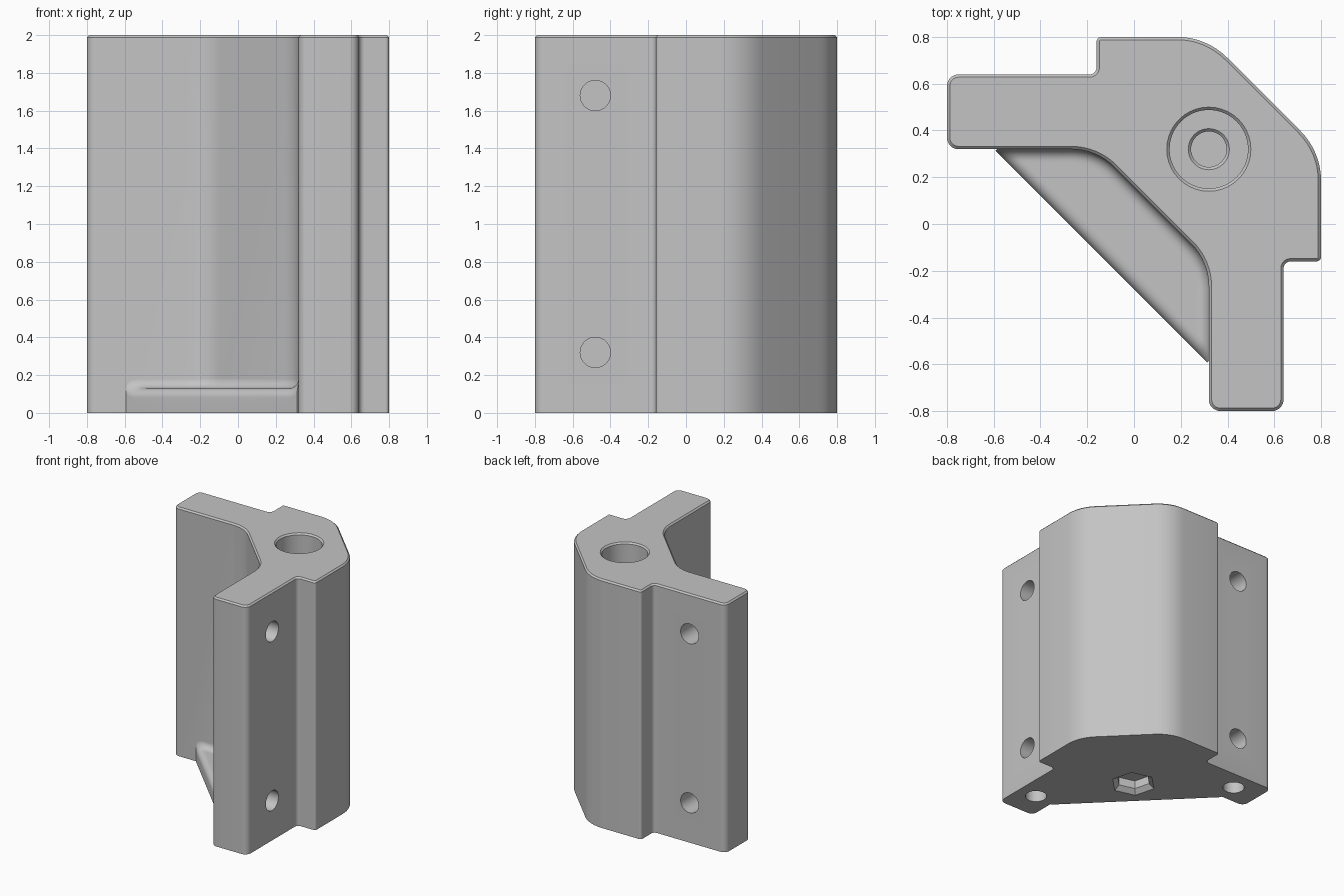
import bpy, bmesh, math
from mathutils import Vector, Matrix

cube = bpy.data.objects.get("Cube")
if cube:
    bpy.data.objects.remove(cube, do_unlink=True)

grey = bpy.data.materials.new("plain grey")
grey.use_nodes = True
grey.diffuse_color = (0.55, 0.55, 0.55, 1)
grey.node_tree.nodes["Principled BSDF"].inputs["Base Color"].default_value = grey.diffuse_color

ARM_IN, ARM_OUT, TIP, HEIGHT = 0.32, 0.64, 0.8, 2.0
HOLE_R, CHAMFER = 0.08, 0.012


def make_object(name, bm):
    bmesh.ops.recalc_face_normals(bm, faces=bm.faces)
    mesh = bpy.data.meshes.new(name)
    bm.to_mesh(mesh)
    bm.free()
    mesh.materials.append(grey)
    obj = bpy.data.objects.new(name, mesh)
    bpy.context.collection.objects.link(obj)
    return obj


def fillet(corners, steps=8):
    """Round every (x, y, radius) corner of a closed outline."""
    out = []
    for i, (x, y, r) in enumerate(corners):
        p = Vector((x, y))
        a = (Vector(corners[i - 1][:2]) - p).normalized()
        b = (Vector(corners[(i + 1) % len(corners)][:2]) - p).normalized()
        half = a.angle(b) / 2
        centre = p + (a + b).normalized() * r / math.sin(half)
        start = p + a * r / math.tan(half) - centre
        end = p + b * r / math.tan(half) - centre
        sweep = start.angle_signed(end)
        for k in range(steps + 1):
            out.append(centre + Matrix.Rotation(-sweep * k / steps, 2) @ start)
    return out


# Body: half outline from the tip of one arm, mirrored across the diagonal
half = [(-TIP, ARM_IN, 0.05), (-TIP, ARM_OUT, 0.05), (-0.16, ARM_OUT, 0.03),
        (-0.16, TIP, 0.02), (0.31, TIP, 0.3)]
inner = (-0.16, ARM_IN, 0.26)
swap = lambda c: (c[1], c[0], c[2])
outline = fillet(half + [swap(c) for c in reversed(half)] + [swap(inner), inner])

bm = bmesh.new()
base = bm.faces.new([bm.verts.new((p.x, p.y, 0)) for p in outline])
top = bmesh.ops.extrude_face_region(bm, geom=[base], use_keep_orig=True)["geom"]
bmesh.ops.translate(bm, verts=[g for g in top if isinstance(g, bmesh.types.BMVert)],
                    vec=(0, 0, HEIGHT))
rim = [e for e in bm.edges if all(v.co.z > HEIGHT - 0.01 for v in e.verts)]
bmesh.ops.bevel(bm, geom=rim, offset=CHAMFER, segments=1, affect='EDGES')
body = make_object("corner_bracket", bm)

# Gusset: thin web between the arms, rounded at the front and filleted at the wall
FRONT, WEB, R = -0.28, 0.13, 0.05
wall = [Vector((-0.585 + 0.02 * k, ARM_IN)) for k in range(16)]
curve = fillet([(-TIP, ARM_IN, 0.01), inner, (0.16, 0, 0.01)])[9:18]
wall += curve
wall += [p.yx for p in reversed(wall)]
inward = Vector((-1, -1)).normalized()


def dip(d):
    d = min(max(d, 0), R)
    return R - math.sqrt(R * R - (R - d) ** 2)


bm = bmesh.new()
columns = []
for i, p in enumerate(wall):
    along = wall[min(i + 1, len(wall) - 1)] - wall[max(i - 1, 0)]
    slope = abs(along.normalized().cross(inward))
    length = (p.x + p.y - FRONT) / math.sqrt(2)
    fractions = [0.5 - 0.5 * math.cos(math.pi * k / 24) for k in range(25)]
    column = []
    for travel in [-0.03] + [f * length for f in fractions]:
        q = p + inward * travel
        z = WEB - dip(length - travel) + dip(travel * slope)
        column.append((bm.verts.new((q.x, q.y, z)), bm.verts.new((q.x, q.y, 0))))
    columns.append(column)
last = len(columns[0]) - 1
for a, b in zip(columns, columns[1:]):
    for k in range(last):
        for s in (0, 1):
            bm.faces.new((a[k][s], a[k + 1][s], b[k + 1][s], b[k][s]))
    for k in (0, last):
        bm.faces.new((a[k][0], a[k][1], b[k][1], b[k][0]))
for c in (columns[0], columns[-1]):
    for k in range(last):
        bm.faces.new((c[k][0], c[k][1], c[k + 1][1], c[k + 1][0]))
gusset = make_object("gusset", bm)


def pocket(name, position, direction, rings, sides=40, turn=0):
    """Turned cutter: rings are (radius, depth) going into the surface."""
    bm = bmesh.new()
    spin = Vector(direction).to_track_quat('Z', 'Y').to_matrix()
    loops = []
    for r, depth in rings:
        loops.append([bm.verts.new(Vector(position) + spin @ Vector(
            (r * math.cos(turn + math.tau * k / sides),
             r * math.sin(turn + math.tau * k / sides), depth))) for k in range(sides)])
    for a, b in zip(loops, loops[1:]):
        for k in range(sides):
            n = (k + 1) % sides
            bm.faces.new((a[k], a[n], b[n], b[k]))
    bm.faces.new(loops[0])
    bm.faces.new(loops[-1])
    return make_object(name, bm)


def combine(cutter, operation):
    mod = body.modifiers.new(cutter.name, 'BOOLEAN')
    mod.operation, mod.solver, mod.object = operation, 'EXACT', cutter
    bpy.context.view_layer.objects.active = body
    bpy.ops.object.modifier_apply(modifier=mod.name)
    bpy.data.objects.remove(cutter, do_unlink=True)


combine(gusset, 'UNION')

# Screw holes in the outer arm faces and undersides
plain = [(HOLE_R, -0.05), (HOLE_R, 0.22)]
for z in (0.32, 1.68):
    combine(pocket("side_hole", (ARM_OUT, -0.48, z), (-1, 0, 0), plain), 'DIFFERENCE')
    combine(pocket("back_hole", (-0.48, ARM_OUT, z), (0, -1, 0), plain), 'DIFFERENCE')
for x, y in ((0.48, -0.57), (-0.57, 0.48)):
    combine(pocket("foot_hole", (x, y, 0), (0, 0, 1), plain), 'DIFFERENCE')

# Stepped bolt hole in the top
bolt = [(0.18, -0.05), (0.18, 0), (0.168, 0.012), (0.168, 0.4),
        (0.088, 0.4), (0.076, 0.412), (0.076, 0.7)]
combine(pocket("bolt_hole", (0.32, 0.32, HEIGHT), (0, 0, -1), bolt), 'DIFFERENCE')

# Hexagonal nut pocket underneath
nut = [(0.17, -0.05), (0.17, 0), (0.13, 0.035), (0.13, 0.1)]
combine(pocket("nut_pocket", (0.04, 0.04, 0), (0, 0, 1), nut, 6, math.pi / 4), 'DIFFERENCE')

bpy.ops.object.select_all(action='DESELECT')
body.select_set(True)
bpy.context.view_layer.objects.active = body
bpy.ops.object.shade_smooth_by_angle(angle=math.radians(30))
